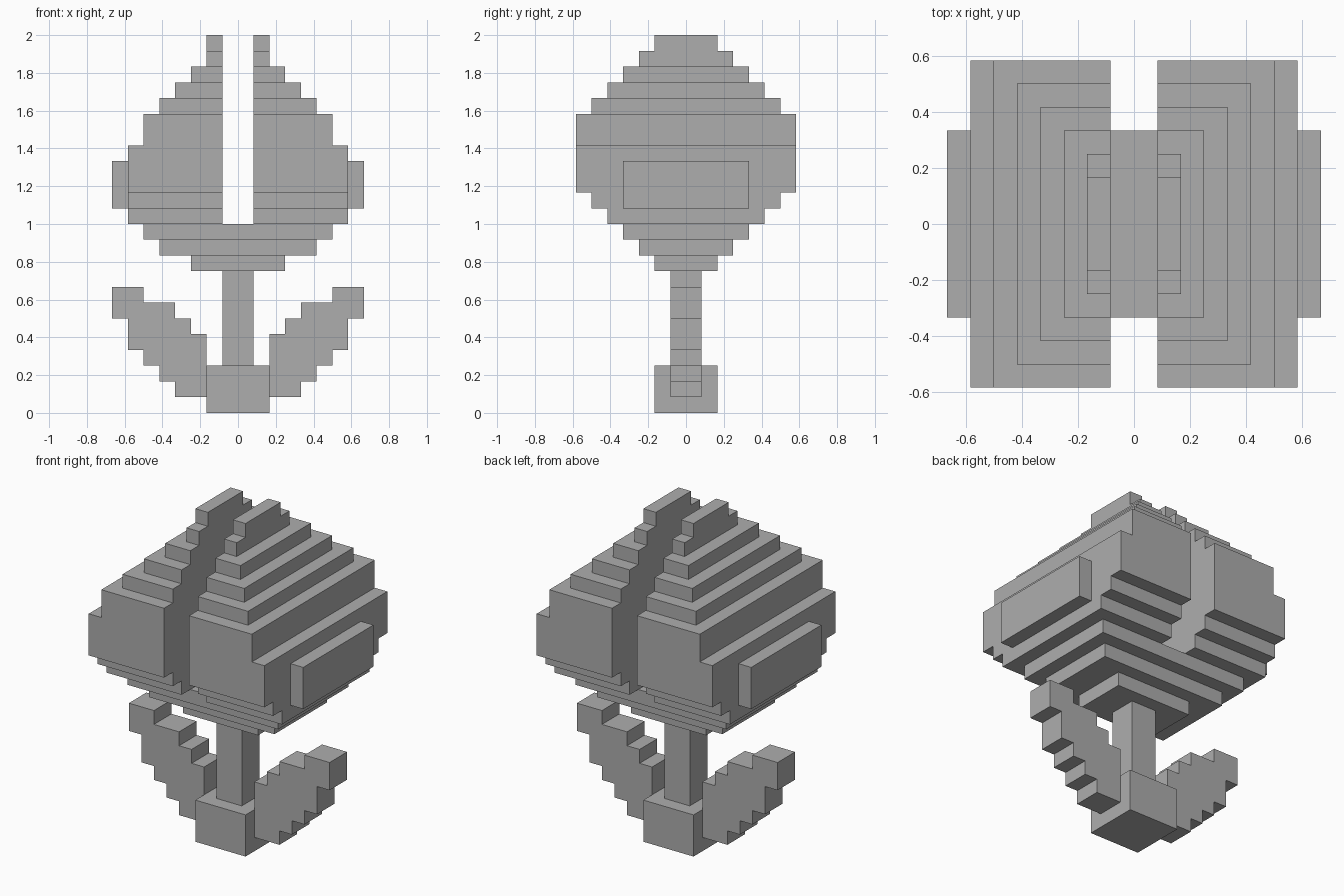
import bpy
import bmesh

U = 1 / 12  # one block of the stepped design

cube = bpy.data.objects.get("Cube")
if cube:
    bpy.data.objects.remove(cube, do_unlink=True)

grey = bpy.data.materials.new("plain_grey")
grey.use_nodes = True
colour = (0.42, 0.42, 0.42, 1)
grey.diffuse_color = colour
grey.node_tree.nodes["Principled BSDF"].inputs["Base Color"].default_value = colour


def finish(name, bm):
    """Scale from blocks to units, tidy normals and link the part."""
    bmesh.ops.scale(bm, vec=(U, U, U), verts=bm.verts)
    bmesh.ops.recalc_face_normals(bm, faces=bm.faces)
    mesh = bpy.data.meshes.new(name)
    bm.to_mesh(mesh)
    bm.free()
    mesh.materials.append(grey)
    obj = bpy.data.objects.new(name, mesh)
    bpy.context.collection.objects.link(obj)


def stepped(name, z, layers, inner=None, side=1):
    """Closed stack of rectangular steps: (half width, half depth, height)."""
    bm = bmesh.new()
    rings = []
    for w, d, h in layers:
        x0 = -w if inner is None else inner
        corners = [(x0, -d), (w, -d), (w, d), (x0, d)]
        for level in (z, z + h):
            rings.append([bm.verts.new((side * x, y, level)) for x, y in corners])
        z += h
    for a, b in zip(rings, rings[1:]):
        for i in range(4):
            j = (i + 1) % 4
            bm.faces.new((a[i], a[j], b[j], b[i]))
    bm.faces.new(rings[0])
    bm.faces.new(rings[-1])
    # steps that do not move sideways leave flat slivers
    slivers = [f for f in bm.faces if f.calc_area() < 1e-6]
    bmesh.ops.delete(bm, geom=slivers, context='FACES')
    finish(name, bm)


def leaf(name, side):
    """Stair-stepped outline extruded to the stem's depth."""
    outline = [(2, 1), (4, 1), (4, 2), (5, 2), (5, 3), (6, 3), (6, 4), (7, 4),
               (7, 6), (8, 6), (8, 8), (6, 8), (6, 7), (4, 7), (4, 6), (3, 6),
               (3, 5), (2, 5)]
    bm = bmesh.new()
    face = bm.faces.new([bm.verts.new((side * x, -1, z)) for x, z in outline])
    out = bmesh.ops.extrude_face_region(bm, geom=[face], use_keep_orig=True)
    moved = [v for v in out["geom"] if isinstance(v, bmesh.types.BMVert)]
    bmesh.ops.translate(bm, vec=(0, 2, 0), verts=moved)
    finish(name, bm)


# Foot, stem and the cup under the bloom
stepped("base", 0, [(2, 2, 3)])
stepped("stem", 3, [(1, 1, 6)])
stepped("bloom_cup", 9, [(3, 2, 1), (5, 3, 1), (6, 4, 1)])

# Two bloom halves either side of the slot, each with a raised side panel
petal_steps = [(7, 5, 1), (7, 6, 1), (7, 7, 3), (6, 7, 2), (5, 6, 1),
               (4, 5, 1), (3, 4, 1), (2, 3, 1), (2, 2, 1)]
for label, side in (("left", 1), ("right", -1)):
    stepped(label + "_petal", 12, petal_steps, inner=1, side=side)
    stepped(label + "_side_panel", 13, [(8, 4, 3)], inner=7, side=side)
    leaf(label + "_leaf", side)
